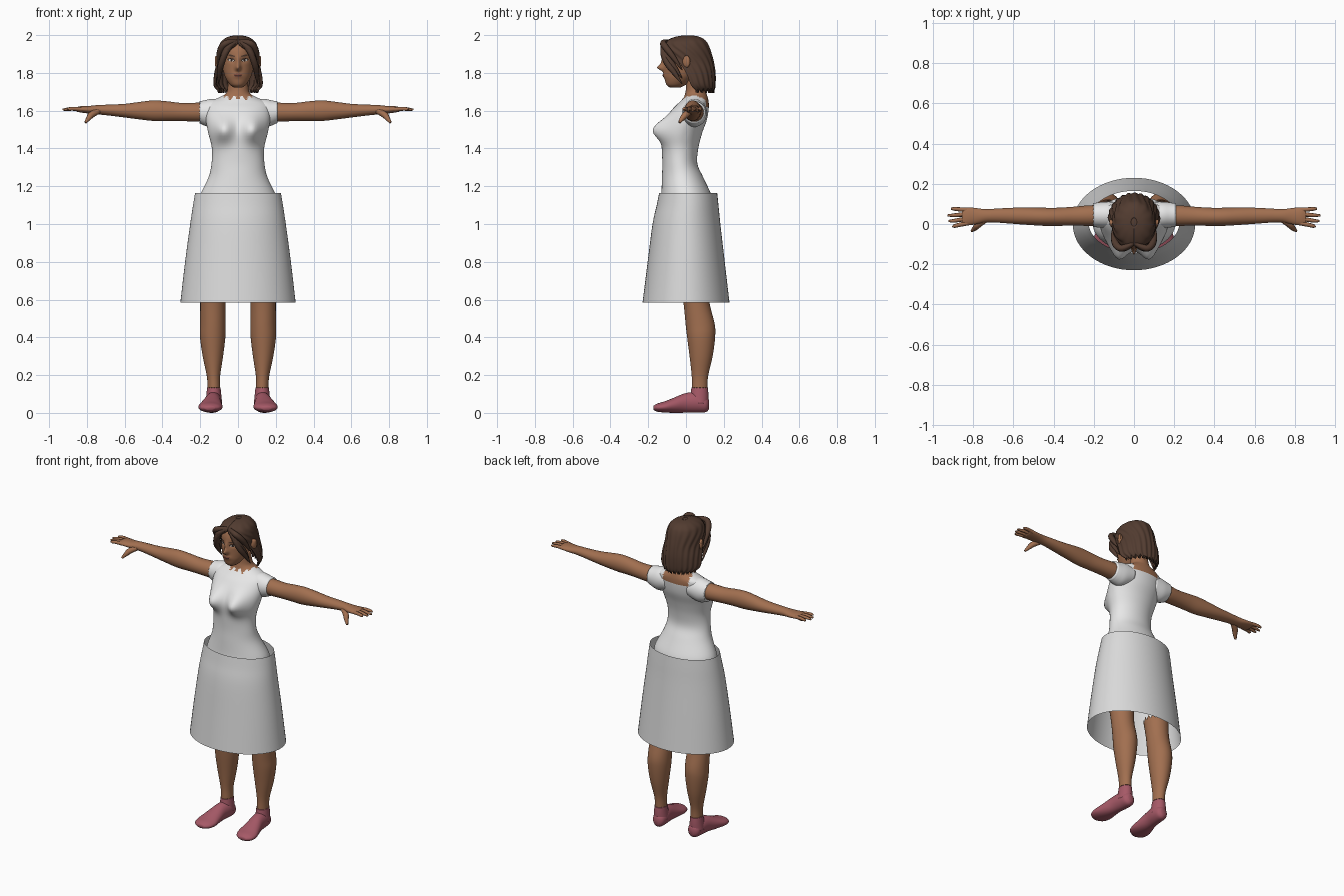
import bpy, bmesh, math
from mathutils import Vector
from mathutils.bvhtree import BVHTree

cube = bpy.data.objects.get("Cube")
if cube:
    bpy.data.objects.remove(cube, do_unlink=True)


def material(name, *rgb):
    m = bpy.data.materials.new(name)
    m.use_nodes = True
    m.diffuse_color = (*rgb, 1)
    m.node_tree.nodes["Principled BSDF"].inputs["Base Color"].default_value = (*rgb, 1)
    return m


SKIN = material("brown skin", .36, .16, .08)
HAIR = material("dark brown hair", .085, .045, .03)
SHIRT = material("white shirt cloth", .8, .8, .8)
SKIRT = material("pale grey skirt cloth", .7, .7, .7)
SOCK = material("dusty pink sock", .38, .1, .135)
DARK = material("dark eye line", .02, .012, .01)
EYE = material("eye white", .6, .55, .5)
LIP = material("brown lip", .22, .075, .05)


def finish(name, bm, mats, smooth=True):
    bmesh.ops.recalc_face_normals(bm, faces=bm.faces)
    mesh = bpy.data.meshes.new(name)
    bm.to_mesh(mesh)
    bm.free()
    for m in mats:
        mesh.materials.append(m)
    for p in mesh.polygons:
        p.use_smooth = smooth
    ob = bpy.data.objects.new(name, mesh)
    bpy.context.collection.objects.link(ob)
    return ob


def resample(rows, sub):
    """Catmull-Rom interpolation between profile rows."""
    out = []
    last = len(rows) - 1
    for i in range(last):
        p, q, r, s = (rows[max(0, min(last, i + k))] for k in (-1, 0, 1, 2))
        for n in range(sub):
            t = n / sub
            out.append([b + t / 2 * (c - a + t * (2 * a - 5 * b + 4 * c - d
                        + t * (3 * (b - c) + d - a)))
                        for a, b, c, d in zip(p, q, r, s)])
    return out + [list(rows[-1])]


def loft(name, rows, mat, axis="z", seg=32, sub=4, caps=(True, True),
         warp=None, rule=None, extra=None, gap=False):
    """Elliptical rings (position, centre a, centre b, radius a, radius b[, front gap])."""
    bm = bmesh.new()
    rings = []
    rows = resample(rows, sub)
    for i, row in enumerate(rows):
        t, a, b, ra, rb = row[:5]
        g = math.radians(row[5]) if gap else 0
        ring = []
        for j in range(seg + gap):
            th = g + (math.tau - 2 * g) * j / seg
            u, v = a + ra * math.sin(th), b - rb * math.cos(th)
            co = Vector({"z": (u, v, t), "x": (t, u, v), "y": (u, t, v)}[axis])
            if warp:
                warp(co, i / (len(rows) - 1), j)
            ring.append(bm.verts.new(co))
        rings.append(ring)
    for lo, hi in zip(rings, rings[1:]):
        for j in range(seg):
            k = (j + 1) % len(lo)
            bm.faces.new((lo[j], lo[k], hi[k], hi[j]))
    for use, ring in zip(caps, (rings[0], rings[-1])):
        if use and not gap:
            bm.faces.new(ring)
    if rule:
        for f in bm.faces:
            f.material_index = int(rule(f.calc_center_median()))
    return finish(name, bm, [mat] + ([extra] if extra else []))


def depth(rows):
    """Rows given as height, front, back, half width (+ gap) turned into ring rows."""
    return [(z, 0, (f + b) / 2, w, (b - f) / 2, *rest) for z, f, b, w, *rest in rows]


def bump(x, z, cx, cz, sx, sz):
    return math.exp(-((x - cx) / sx) ** 2 - ((z - cz) / sz) ** 2)


def tube(name, pts, mat, width):
    """Tapered strand along points (x, y, z, radius factor)."""
    cu = bpy.data.curves.new(name, "CURVE")
    cu.dimensions = "3D"
    cu.bevel_depth = width
    cu.bevel_resolution = 2
    cu.use_fill_caps = True
    sp = cu.splines.new("NURBS")
    sp.points.add(len(pts) - 1)
    for p, (x, y, z, r) in zip(sp.points, pts):
        p.co, p.radius = (x, y, z, 1), r
    sp.use_endpoint_u = True
    sp.order_u = 3
    cu.materials.append(mat)
    ob = bpy.data.objects.new(name, cu)
    bpy.context.collection.objects.link(ob)
    bpy.ops.object.select_all(action="DESELECT")
    ob.select_set(True)
    bpy.context.view_layer.objects.active = ob
    bpy.ops.object.convert(target="MESH")
    bpy.ops.object.shade_smooth()


# Torso with bust, scooped back neckline and neck
def bust(co, t, j):
    if co.y < 0:
        co.y -= .062 * bump(abs(co.x), co.z, .078, 1.5, .05, .06)


def bare(c):
    front = c.z > 1.668 - .01 * math.cos(c.x * 150) and abs(c.x) < .075
    back = c.y > .06 and abs(c.x) < .09 and c.z > 1.615
    return front or back or c.z > 1.69


loft("torso", depth([
    (1.13, -.135, .14, .205), (1.165, -.13, .13, .195), (1.25, -.127, .09, .155),
    (1.32, -.125, .06, .14), (1.4, -.128, .065, .138), (1.48, -.13, .085, .157),
    (1.55, -.11, .11, .17), (1.61, -.07, .12, .17), (1.645, -.035, .12, .155),
    (1.67, -.012, .115, .1), (1.69, -.005, .108, .065), (1.72, 0, .1, .055),
    (1.78, 0, .09, .053)]), SHIRT, seg=64, sub=5, caps=(False, True),
    warp=bust, rule=bare, extra=SKIN)

# Open flared skirt
loft("skirt", depth([(.585, -.23, .23, .305), (.8, -.203, .205, .28),
                     (1.0, -.177, .182, .253), (1.1, -.155, .172, .238),
                     (1.165, -.142, .165, .227)]),
     SKIRT, seg=64, caps=(False, False))


# Head with nose and eye sockets
def face(co, t, j):
    if co.y < -.03:
        x, z = abs(co.x), co.z
        co.y -= .032 * bump(x, z, 0, 1.827, .013, .016) + .014 * bump(x, z, 0, 1.855, .011, .03)
        co.y -= .007 * bump(x, z, 0, 1.787, .024, .014) - .008 * bump(x, z, .035, 1.868, .02, .013)


head = loft("head", depth([
    (1.722, -.085, -.03, .02), (1.738, -.104, 0, .043), (1.77, -.113, .04, .064),
    (1.8, -.115, .07, .075), (1.84, -.116, .1, .083), (1.88, -.118, .11, .086),
    (1.92, -.115, .11, .085), (1.95, -.1, .1, .075), (1.98, -.05, .06, .045)]),
    SKIN, seg=96, sub=8, warp=face)
tree = BVHTree.FromPolygons([v.co for v in head.data.vertices],
                            [p.vertices for p in head.data.polygons])


def plate(name, mat, x, z, rx, rz, tilt=0, lift=.002):
    """Thin painted patch laid on the face."""
    bm = bmesh.new()
    verts = []
    for scale in (0, .5, 1):
        for k in range(14 if scale else 1):
            a = math.tau * k / 14
            u, w = rx * scale * math.cos(a), rz * scale * math.sin(a)
            px, pz = x + u, z + w + u * tilt
            hit = tree.ray_cast(Vector((px, -1, pz)), Vector((0, 1, 0)))[0]
            verts.append(bm.verts.new((px, hit.y - lift, pz)))
    inner, outer = verts[1:15], verts[15:]
    for k in range(14):
        n = (k + 1) % 14
        bm.faces.new((verts[0], inner[k], inner[n]))
        bm.faces.new((inner[k], outer[k], outer[n], inner[n]))
    finish(name, bm, [mat])


plate("upper_lip", LIP, 0, 1.791, .024, .005)
plate("lower_lip", LIP, 0, 1.782, .019, .005)
plate("mouth_line", DARK, 0, 1.787, .022, .0015, lift=.003)


# Hair shell, open around the face, with wavy surface and ragged tips
def strands(co, t, j):
    wave = 1 + .022 * math.sin(j * 1.1 + t * 3) * min(1, 3 * (1 - t))
    co.x *= wave
    co.y = .02 + (co.y - .02) * wave
    if t < .02:
        co.z += .012 * (j % 3 - 1)


hair = loft("hair", depth([
    (1.705, -.08, .148, .108, 100), (1.735, -.1, .154, .128, 90),
    (1.8, -.115, .154, .123, 82), (1.86, -.125, .145, .11, 68),
    (1.91, -.13, .132, .107, 42), (1.945, -.122, .12, .099, 12),
    (1.97, -.103, .105, .085, 0), (1.99, -.06, .075, .055, 0),
    (1.999, -.012, .03, .015, 0)]), HAIR, seg=72, gap=True, warp=strands)
solid = hair.modifiers.new("thickness", "SOLIDIFY")
solid.thickness = .012
loft("hair_crown", depth([(1.93, -.1, .11, .09), (1.97, -.085, .09, .07),
                          (1.997, -.02, .03, .015)]), HAIR)

for side, s in (("left", 1), ("right", -1)):
    # Eyes, brows, ear and swept front locks
    plate(side + "_eye_line", DARK, s * .036, 1.869, .02, .0085, s * .1)
    plate(side + "_eye_white", EYE, s * .036, 1.867, .016, .0058, s * .1, .003)
    plate(side + "_iris", DARK, s * .035, 1.867, .006, .006, 0, .004)
    plate(side + "_brow", HAIR, s * .037, 1.892, .023, .0045, s * .22, .003)
    loft(side + "_ear", [(s * .085, 0, 1.855, .012, .022), (s * .108, .002, 1.858, .02, .034),
                         (s * .122, .01, 1.862, .012, .024)], SKIN, "x", seg=16)
    for n, (out, drop) in enumerate(((0, 0), (.008, .03), (.012, -.045))):
        tube(f"{side}_front_lock_{n}", [
            (s * .004, -.095, 1.965, .6), (s * (.045 + out), -.128, 1.95 - drop / 3, 1),
            (s * (.078 + out), -.108, 1.89 - drop, 1.1), (s * (.092 + out), -.06, 1.83 - drop, .9),
            (s * (.094 + out), -.02, 1.77 - drop, .1)], HAIR, .017)

    # Cap sleeve and arm
    loft(side + "_sleeve", [(s * .08, .045, 1.595, .065, .062), (s * .14, .045, 1.588, .066, .074),
                            (s * .18, .045, 1.588, .062, .066), (s * .205, .045, 1.592, .058, .058)],
         SHIRT, "x", warp=lambda co, t, j: setattr(co, "x", co.x + (t == 1) * .005 * (j % 2)))
    loft(side + "_arm", [
        (s * .16, .043, 1.592, .05, .05), (s * .22, .042, 1.592, .051, .05),
        (s * .3, .039, 1.593, .047, .048), (s * .38, .036, 1.598, .045, .052),
        (s * .45, .036, 1.6, .045, .054), (s * .53, .039, 1.6, .043, .045),
        (s * .6, .041, 1.6, .04, .036), (s * .68, .042, 1.603, .035, .029),
        (s * .74, .041, 1.605, .033, .025), (s * .79, .039, 1.605, .041, .02),
        (s * .83, .038, 1.607, .045, .017), (s * .855, .037, 1.607, .042, .012)],
        SKIN, "x")
    # Fingers fan out from the palm
    for n, (y, tip, reach) in enumerate(((.004, -.012, .9), (.026, .015, .922),
                                         (.049, .043, .928), (.07, .076, .91))):
        tube(f"{side}_finger_{n}", [(s * .83, y, 1.607, 1.1), (s * .87, (y + tip) / 2, 1.611, 1),
                                    (s * .9, tip, 1.608, .9), (s * reach, tip, 1.605, .5)], SKIN, .0105)
    tube(side + "_thumb", [(s * .735, .025, 1.6, 1.2), (s * .775, .002, 1.582, 1.5),
                           (s * .79, -.02, 1.56, 1.1), (s * .808, -.035, 1.537, .5)], SKIN, .013)

    # Lower leg with ragged open top hidden under the skirt
    loft(side + "_leg", [
        (.08, s * .128, .072, .034, .042), (.14, s * .128, .072, .033, .041),
        (.2, s * .13, .074, .036, .044), (.3, s * .133, .08, .054, .061),
        (.4, s * .134, .08, .067, .074), (.47, s * .133, .075, .068, .077),
        (.58, s * .133, .056, .067, .069), (.68, s * .132, .045, .072, .075)],
        SKIN, caps=(True, False),
        warp=lambda co, t, j: setattr(co, "z", co.z + (t == 1) * .025 * (j % 2)))

    # Sock foot, turned slightly outward, and its ankle cuff
    loft(side + "_foot", [
        (.122, s * .125, .045, .018, .025), (.105, s * .126, .046, .037, .042),
        (.06, s * .128, .055, .044, .054), (.0, s * .134, .053, .045, .052),
        (-.06, s * .141, .041, .056, .041), (-.11, s * .146, .032, .064, .03),
        (-.15, s * .149, .028, .054, .022), (-.172, s * .15, .026, .026, .011)],
        SOCK, "y")
    loft(side + "_sock_cuff", [
        (.05, s * .128, .07, .044, .049), (.09, s * .128, .071, .04, .048),
        (.12, s * .128, .072, .037, .045), (.135, s * .128, .072, .035, .043)], SOCK,
        warp=lambda co, t, j: setattr(co, "z", co.z - (t == 1) * .008 * (j % 2)))
